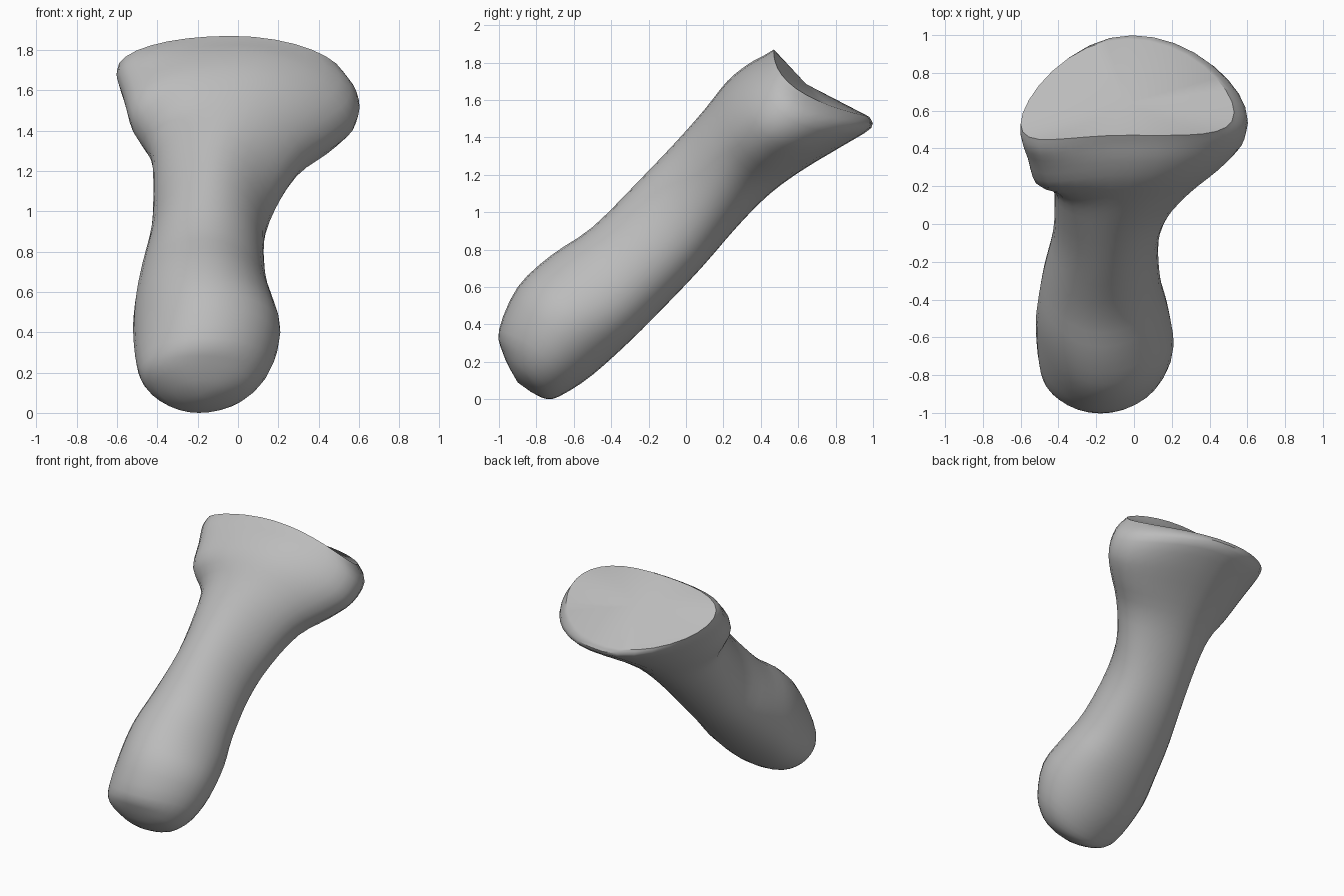
import bpy, bmesh, math
from mathutils import Vector

cube = bpy.data.objects.get("Cube")
if cube:
    bpy.data.objects.remove(cube, do_unlink=True)

SEGMENTS = 32
SUBSTEPS = 3


def make_material(name, colour):
    material = bpy.data.materials.new(name)
    material.use_nodes = True
    material.diffuse_color = colour
    shader = next(n for n in material.node_tree.nodes if n.type == 'BSDF_PRINCIPLED')
    shader.inputs["Base Color"].default_value = colour
    return material


# Cross-sections from the knuckle to the rim of the head:
# front (y, z), back (y, z), right side (x, y, z), left side (x, y, z)
SECTIONS = [
    ((-.94, .16), (-.83, .04), (-.32, -.88, .11), (-.06, -.89, .11)),
    ((-.98, .25), (-.74, 0), (-.45, -.84, .16), (.06, -.85, .14)),
    ((-1, .37), (-.65, .03), (-.5, -.75, .23), (.16, -.77, .24)),
    ((-.9, .6), (-.5, .13), (-.52, -.55, .4), (.21, -.64, .4)),
    ((-.72, .77), (-.3, .31), (-.51, -.42, .55), (.18, -.45, .52)),
    ((-.5, .92), (-.12, .49), (-.48, -.25, .7), (.14, -.3, .65)),
    ((-.25, 1.17), (.08, .7), (-.43, -.05, .9), (.13, -.08, .87)),
    ((-.05, 1.38), (.28, .93), (-.42, .12, 1.15), (.19, .08, 1.05)),
    ((.1, 1.55), (.45, 1.1), (-.44, .22, 1.3), (.32, .22, 1.25)),
    ((.22, 1.7), (.63, 1.23), (-.53, .25, 1.44), (.48, .35, 1.36)),
    ((.33, 1.79), (.83, 1.35), (-.57, .38, 1.57), (.58, .46, 1.44)),
    ((.42, 1.84), (.99, 1.45), (-.6, .47, 1.66), (.6, .56, 1.55)),
    ((.47, 1.87), (.98, 1.51), (-.6, .53, 1.7), (.53, .59, 1.66)),
]


def section_ring(front, back, right, left):
    """Smooth closed ring through the four outer points."""
    right, left = Vector(right), Vector(left)
    mid_x = (right.x + left.x) / 2
    front, back = Vector((mid_x, *front)), Vector((mid_x, *back))
    middle = (front + back) / 2
    ring = []
    for i in range(SEGMENTS):
        angle = math.tau * i / SEGMENTS
        c, s = math.cos(angle), math.sin(angle)
        reach = (left if c > 0 else right) - middle
        face = (back if s > 0 else front) - middle
        width = Vector((reach.x * abs(c), reach.y * c * c, reach.z * c * c))
        ring.append(middle + width + abs(s) * face)
    return ring


def blend(a, b, c, d, t):
    """Smooth curve from b to c, with a and d as neighbours."""
    return 0.5 * (2 * b + (c - a) * t + (2 * a - 5 * b + 4 * c - d) * t ** 2
                  + (3 * b - a - 3 * c + d) * t ** 3)


def refine(rings):
    """Insert smooth rings between the given ones."""
    result = []
    last = len(rings) - 1
    for i in range(last):
        near = [rings[max(i - 1, 0)], rings[i], rings[i + 1], rings[min(i + 2, last)]]
        for step in range(SUBSTEPS):
            result.append([blend(*p, step / SUBSTEPS) for p in zip(*near)])
    result.append(rings[last])
    return result


def centre(ring):
    return sum(ring, Vector()) / len(ring)


def cap(bm, loop, point):
    """Close an end loop with a fan around a point."""
    tip = bm.verts.new(point)
    for i in range(SEGMENTS):
        bm.faces.new((loop[i], loop[(i + 1) % SEGMENTS], tip))


# Shaft with a rounded knuckle below and a flared head above
rings = refine([section_ring(*section) for section in SECTIONS])
bm = bmesh.new()
loops = [[bm.verts.new(p) for p in ring] for ring in rings]
for lower, upper in zip(loops, loops[1:]):
    for i in range(SEGMENTS):
        j = (i + 1) % SEGMENTS
        bm.faces.new((lower[i], lower[j], upper[j], upper[i]))

# Knuckle tip and the broad slanted end face
cap(bm, loops[0], centre(rings[0]) + Vector((0, -.015, -.015)))
cap(bm, loops[-1], centre(rings[-1]))
bmesh.ops.recalc_face_normals(bm, faces=bm.faces[:])

mesh = bpy.data.meshes.new("bone")
bm.to_mesh(mesh)
bm.free()
bone = bpy.data.objects.new("bone", mesh)
bpy.context.collection.objects.link(bone)
mesh.materials.append(make_material("plain grey", (.5, .5, .5, 1)))

bpy.ops.object.select_all(action='DESELECT')
bone.select_set(True)
bpy.context.view_layer.objects.active = bone
bpy.ops.object.shade_smooth_by_angle(angle=math.radians(40))
